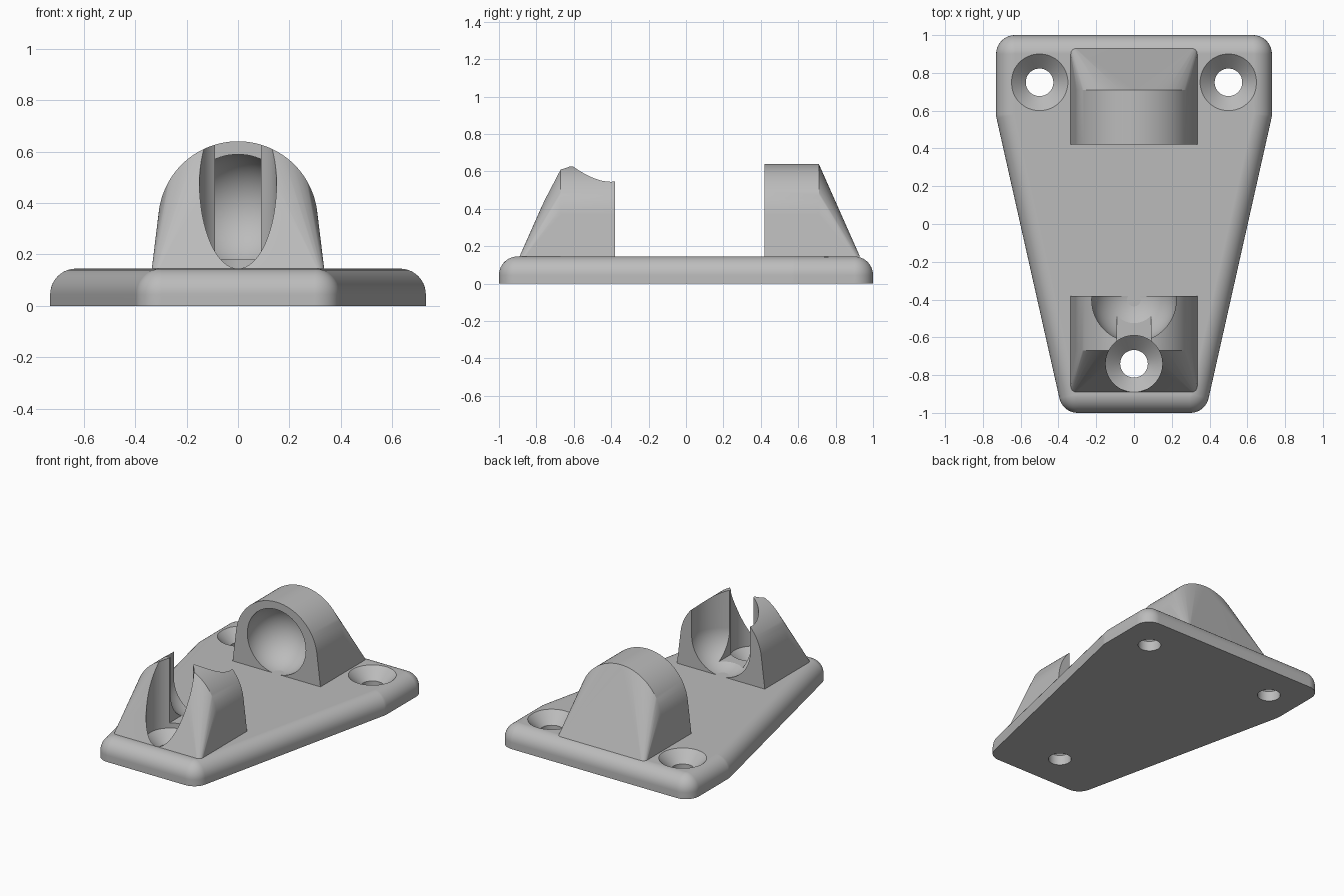
import bpy, bmesh
from math import sin, cos, pi, radians

if "Cube" in bpy.data.objects:
    bpy.data.objects.remove(bpy.data.objects["Cube"])

TOP = 0.145                      # plate thickness
BALL_R, BALL_Z, BALL_Y = 0.224, 0.366, 0.42

grey = bpy.data.materials.new("plain grey")
grey.use_nodes = True
grey.diffuse_color = (0.5, 0.5, 0.5, 1)
grey.node_tree.nodes["Principled BSDF"].inputs["Base Color"].default_value = (0.5, 0.5, 0.5, 1)


def finish(name, bm):
    bmesh.ops.recalc_face_normals(bm, faces=bm.faces[:])
    mesh = bpy.data.meshes.new(name)
    bm.to_mesh(mesh)
    bm.free()
    mesh.materials.append(grey)
    obj = bpy.data.objects.new(name, mesh)
    bpy.context.collection.objects.link(obj)
    return obj


def skin(name, rings):
    """Join closed rings of equal length and cap both ends."""
    bm = bmesh.new()
    loops = [[bm.verts.new(p) for p in ring] for ring in rings]
    n = len(loops[0])
    for a, b in zip(loops, loops[1:]):
        for i in range(n):
            j = (i + 1) % n
            bm.faces.new((a[i], a[j], b[j], b[i]))
    bm.faces.new(loops[0])
    bm.faces.new(loops[-1])
    return finish(name, bm)


def lathe(name, profile, x, y, n=64):
    return skin(name, [[(x + r * cos(2 * pi * i / n), y + r * sin(2 * pi * i / n), z)
                        for i in range(n)] for r, z in profile])


def cut(obj, cutters):
    bpy.context.view_layer.objects.active = obj
    for c in cutters:
        mod = obj.modifiers.new("cut", 'BOOLEAN')
        mod.operation, mod.solver, mod.object = 'DIFFERENCE', 'EXACT', c
        bpy.ops.object.modifier_apply(modifier=mod.name)
    for c in cutters:
        bpy.data.objects.remove(c)


def smooth(obj):
    bpy.ops.object.select_all(action='DESELECT')
    obj.select_set(True)
    bpy.context.view_layer.objects.active = obj
    bpy.ops.object.shade_smooth_by_angle(angle=radians(25))
    mod = obj.modifiers.new("flat faces", 'WEIGHTED_NORMAL')
    mod.keep_sharp = True


# Base plate: tapered outline with rounded corners and a rounded top edge
FILLET = 0.1
right_side = [(0.2975, -0.9, -90, -12.6), (0.63, 0.581, -12.6, 0), (0.63, 0.9, 0, 90)]
left_side = [(-x, y, 180 - b, 180 - a) for x, y, a, b in reversed(right_side)]


def outline(r, z):
    ring = []
    for x, y, a, b in right_side + left_side:
        steps = 10 if b - a > 20 else 3
        for i in range(steps + 1):
            t = radians(a + (b - a) * i / steps)
            ring.append((x + r * cos(t), y + r * sin(t), z))
    return ring


rings = [outline(FILLET, 0)]
for i in range(11):
    t = radians(88 * i / 10)
    rings.append(outline(FILLET * cos(t), TOP - FILLET + FILLET * sin(t) / sin(radians(88))))
plate = skin("base_plate", rings)

# Countersunk screw holes
SCREW = [(0.073, -0.1), (0.073, 0.07), (0.15, TOP), (0.15, 0.3)]
cut(plate, [lathe("screw_cutter", SCREW, x, y) for x, y in ((-0.5, 0.75), (0.5, 0.75), (0, -0.74))])


# Arched lug: straight arch, then a sloping back that fans down to a square foot
def lug(name, side):
    bm = bmesh.new()
    arch = [(0.335, TOP), (-0.335, TOP)]
    for i in range(49):
        t = radians(7 + 166 * i / 48)
        arch.append((0.31 * cos(t), 0.33 + 0.31 * sin(t)))
    for y in (0.4, 0.69):
        for x, z in arch:
            bm.verts.new((x, side * y + 0.02, z))
    for sx in (-1, 1):
        for i in range(7):
            t = radians(15 * i)
            bm.verts.new((sx * (0.305 + 0.03 * cos(t)), side * (0.88 + 0.03 * sin(t)) + 0.02, TOP))
    hull = bmesh.ops.convex_hull(bm, input=bm.verts[:])
    loose = [v for v in bm.verts if not v.link_faces]
    bmesh.ops.delete(bm, geom=loose, context='VERTS')
    bmesh.ops.dissolve_limit(bm, angle_limit=radians(0.2), verts=bm.verts[:], edges=bm.edges[:])
    return finish(name, bm)


def arc(start, end, n):
    angles = [radians(start + (end - start) * i / n) for i in range(n + 1)]
    return [(BALL_R * cos(t), BALL_Z + BALL_R * sin(t)) for t in angles]


# Rear lug with a ball-shaped socket
rear = lug("rear_socket", 1)
cut(rear, [lathe("ball_cutter", arc(-89, 89, 40), 0, 0.02 + BALL_Y)])

# Front lug: socket open to the top, slot, and screw access
front = lug("front_socket", -1)
drop_in = lathe("drop_in_cutter", arc(-89, 0, 20) + [(BALL_R, 0.9)], 0, 0.02 - BALL_Y)
access = lathe("access_cutter", [(0.15, 0), (0.15, 0.9)], 0, -0.74)
slot = skin("slot_cutter", [[(x, y, z) for x, y in ((-0.09, -0.72), (0.09, -0.72), (0.09, -0.42), (-0.09, -0.42))]
                            for z in (0.18, 0.9)])
cut(front, [drop_in, access, slot])

for part in (plate, rear, front):
    smooth(part)
